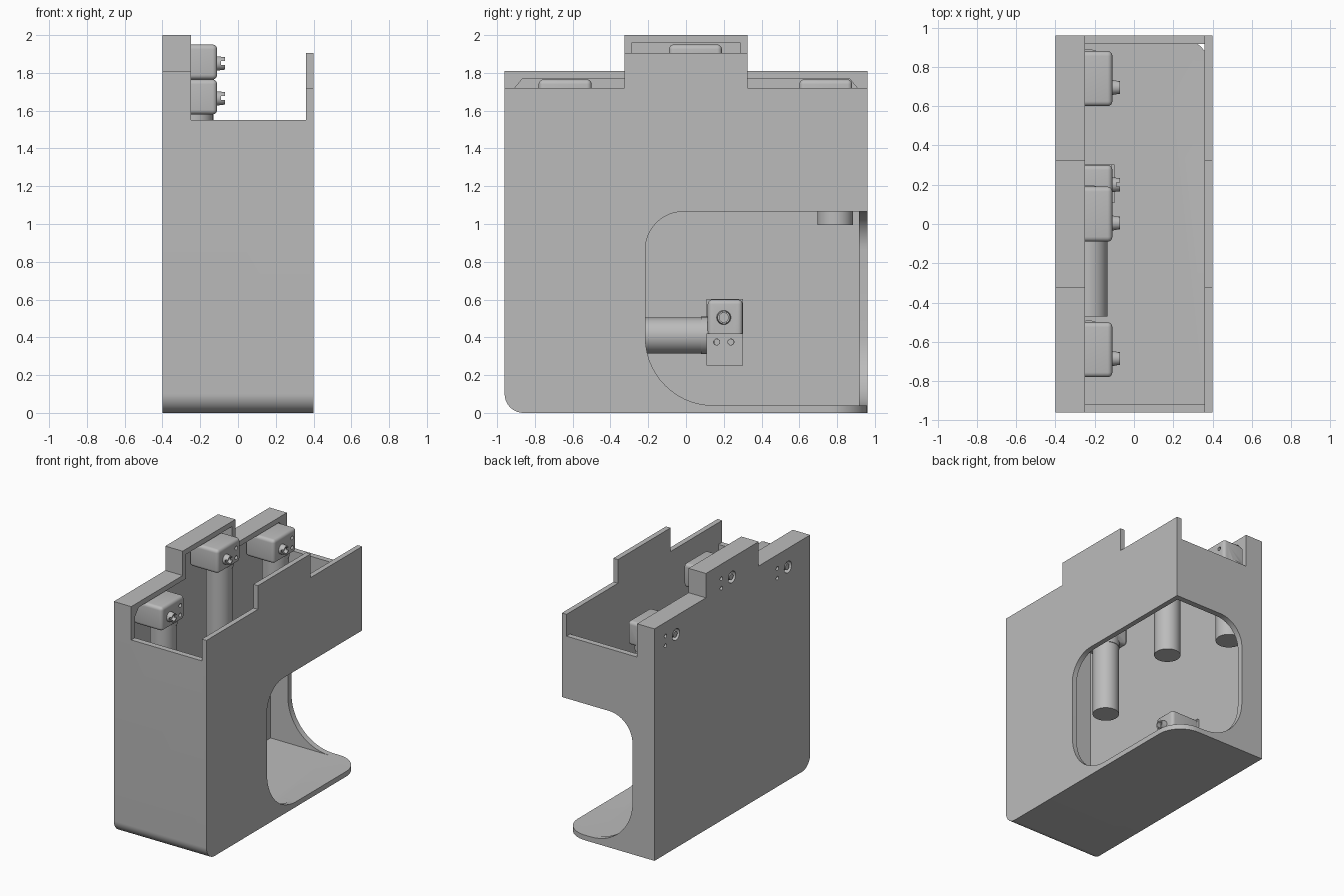
import bpy, bmesh, math
from mathutils import Matrix, Vector

if "Cube" in bpy.data.objects:
    bpy.data.objects.remove(bpy.data.objects["Cube"])

grey = bpy.data.materials.new("plain_grey")
grey.use_nodes = True
COLOUR = (0.5, 0.5, 0.5, 1)
grey.diffuse_color = COLOUR
grey.node_tree.nodes["Principled BSDF"].inputs["Base Color"].default_value = COLOUR


def finish(name, bm):
    bmesh.ops.recalc_face_normals(bm, faces=bm.faces[:])
    mesh = bpy.data.meshes.new(name)
    bm.to_mesh(mesh)
    bm.free()
    mesh.materials.append(grey)
    obj = bpy.data.objects.new(name, mesh)
    bpy.context.collection.objects.link(obj)
    return obj


def prism(name, points, axis, start, end):
    """Extrude a flat outline along one axis."""
    place = {"x": lambda u, v, w: (w, u, v),
             "y": lambda u, v, w: (u, w, v),
             "z": lambda u, v, w: (u, v, w)}[axis]
    bm = bmesh.new()
    face = bm.faces.new([bm.verts.new(place(u, v, start)) for u, v in points])
    new = bmesh.ops.extrude_face_region(bm, geom=[face])["geom"]
    shift = Vector(place(0, 0, end - start))
    bmesh.ops.translate(bm, vec=shift, verts=[g for g in new if isinstance(g, bmesh.types.BMVert)])
    return finish(name, bm)


def block(name, x, y, z, bevel=0):
    bm = bmesh.new()
    size = [b - a for a, b in (x, y, z)]
    mid = [(a + b) / 2 for a, b in (x, y, z)]
    bmesh.ops.create_cube(bm, size=1, matrix=Matrix.Translation(mid) @ Matrix.Diagonal((*size, 1)))
    if bevel:
        bmesh.ops.bevel(bm, geom=bm.edges[:], offset=bevel, segments=5, profile=0.5, affect="EDGES")
    return finish(name, bm)


def rod(name, axis, start, end, u, v, r, r_end=None, sides=40):
    """Cylinder or cone along x or z; (u, v) is its centre across the axis."""
    bm = bmesh.new()
    mid = (start + end) / 2
    m = Matrix.Translation((mid, u, v)) @ Matrix.Rotation(math.pi / 2, 4, "Y") if axis == "x" \
        else Matrix.Translation((u, v, mid))
    bmesh.ops.create_cone(bm, cap_ends=True, segments=sides, radius1=r,
                          radius2=r_end or r, depth=end - start, matrix=m)
    return finish(name, bm)


def combine(obj, other, operation="DIFFERENCE"):
    mod = obj.modifiers.new("cut", "BOOLEAN")
    mod.operation, mod.solver, mod.object = operation, "EXACT", other
    bpy.context.view_layer.update()
    mesh = bpy.data.meshes.new_from_object(obj.evaluated_get(bpy.context.evaluated_depsgraph_get()))
    obj.modifiers.clear()
    obj.data = mesh
    bpy.data.objects.remove(other)


def rounded(corners, steps=14):
    """Outline with right-angle corners (u, v, radius) rounded off."""
    out = []
    for i, (u, v, r) in enumerate(corners):
        p = Vector((u, v))
        if not r:
            out.append(tuple(p))
            continue
        a = (Vector(corners[i - 1][:2]) - p).normalized()
        b = (Vector(corners[(i + 1) % len(corners)][:2]) - p).normalized()
        c = p + (a + b) * r
        for k in range(steps + 1):
            t = math.pi / 2 * k / steps
            out.append(tuple(c - r * (b * math.cos(t) + a * math.sin(t))))
    return out


W, D, T = 0.4, 0.96, 0.04        # half width, half depth, wall
STEP = 0.325                     # half length of the raised middle
LOW, HIGH = 1.81, 2.0

# Housing shell: stepped outline, hollowed with a stepped cavity
housing = prism("housing", rounded([
    (-D, 0, 0.1), (D, 0, 0), (D, LOW, 0), (STEP, LOW, 0), (STEP, HIGH, 0),
    (-STEP, HIGH, 0), (-STEP, LOW, 0), (-D, LOW, 0)]), "x", -W, W)
half = [(0.915, T), (0.915, 1.71), (0.865, 1.77), (0.285, 1.77), (0.285, 1.96)]
cavity = half + [(-y, z) for y, z in reversed(half)]
combine(housing, prism("cavity", cavity, "x", -W + T, W - T))

# Open top, low end walls and the lowered thin side wall
combine(housing, block("top_cut", (-0.25, W - T), (-1.2, 1.2), (1.55, 2.2)))
thin_top = [(-1.2, 1.72), (-STEP, 1.72), (-STEP, 1.905), (STEP, 1.905), (STEP, 1.72),
            (1.2, 1.72), (1.2, 2.2), (-1.2, 2.2)]
combine(housing, prism("thin_wall_cut", thin_top, "x", 0.34, 0.5))

# Corner opening through the thin side and the back, with a rounded floor corner
TOP = 1.065
side = rounded([(-0.215, T, 0.36), (1.2, T, 0), (1.2, TOP, 0), (-0.215, TOP, 0.2)])
combine(housing, prism("side_opening", side, "x", 0.3, 0.5))
back = rounded([(-0.21, T, 0.36), (0.6, T, 0), (0.6, TOP, 0), (-0.21, TOP, 0.2)])
combine(housing, prism("back_opening", back, "y", 0.85, 1.1))
arc = [(0.2 + 0.2 * math.sin(t), 0.76 + 0.2 * math.cos(t))
       for t in (math.pi / 2 * k / 14 for k in range(15))]
combine(housing, prism("floor_corner", arc + [(0.6, 0.76), (0.6, 1.2), (0.2, 1.2)], "z", -0.1, 0.3))

# Gear motor, with its origin at the top centre of the gearbox
motor = block("motor_front", (-0.36, -0.11), (-0.14, 0.14), (-0.185, 0), 0.025)
SHAFT_Y, SHAFT_Z, SCREW_Y = -0.045, -0.1, 0.085
SCREWS = [SHAFT_Z - 0.0375, SHAFT_Z + 0.0375]
for z in SCREWS:
    combine(motor, rod("screw_bore", "x", -0.5, 0, SCREW_Y, z, 0.015, sides=20))
combine(motor, rod("can", "z", -0.77, -0.15, -0.23, 0.05, 0.095), "UNION")
combine(motor, rod("neck", "z", -0.22, -0.15, -0.23, 0.05, 0.099), "UNION")
combine(motor, rod("hub", "x", -0.13, -0.07, SHAFT_Y, SHAFT_Z, 0.04, 0.033), "UNION")
combine(motor, rod("hub_bore", "x", -0.1, 0, SHAFT_Y, SHAFT_Z, 0.024))
combine(motor, block("hub_slot", (-0.09, 0), (-0.13, 0.05), (SHAFT_Z - 0.008, SHAFT_Z + 0.012)))
combine(motor, rod("rear_shaft", "x", -0.395, -0.34, SHAFT_Y, SHAFT_Z, 0.024), "UNION")

# Three upright motors with shaft and screw holes in the outer wall
motors = [motor]
for name, y, z in (("front", -0.64, 1.765), ("middle", 0.05, 1.95), ("back", 0.74, 1.765)):
    unit = motor
    if name != "front":
        unit = motor.copy()
        unit.name = "motor_" + name
        bpy.context.collection.objects.link(unit)
        motors.append(unit)
    unit.location = (0, y, z)
    combine(housing, rod("shaft_hole", "x", -0.5, -0.3, y + SHAFT_Y, z + SHAFT_Z, 0.045))
    for s in SCREWS:
        combine(housing, rod("screw_hole", "x", -0.5, -0.3, y + SCREW_Y, z + s, 0.015, sides=20))

# Lower motor lies on its side
lower = motor.copy()
lower.name = "motor_lower"
bpy.context.collection.objects.link(lower)
lower.location = (0, 0.3, 0.46)
lower.rotation_euler = (-math.pi / 2, 0, 0)
motors.append(lower)

# Bracket holding the lower motor: front clamp plate and rear plate
plate = block("bracket_front", (-0.115, -0.098), (0.108, 0.302), (0.25, 0.42))
for y in (0.1625, 0.2375):
    combine(plate, rod("plate_hole", "x", -0.2, 0, y, 0.375, 0.016, sides=20))
rear = block("bracket_rear", (-0.365, -0.34), (0.108, 0.302), (0.25, 0.602))
foot = block("bracket_foot", (-0.35, -0.1), (0.108, 0.302), (0.25, 0.325))

# Shading
bpy.ops.object.select_all(action="DESELECT")
for obj in [housing, plate, rear, foot] + motors:
    obj.select_set(True)
bpy.context.view_layer.objects.active = housing
bpy.ops.object.shade_smooth_by_angle(angle=math.radians(30))
